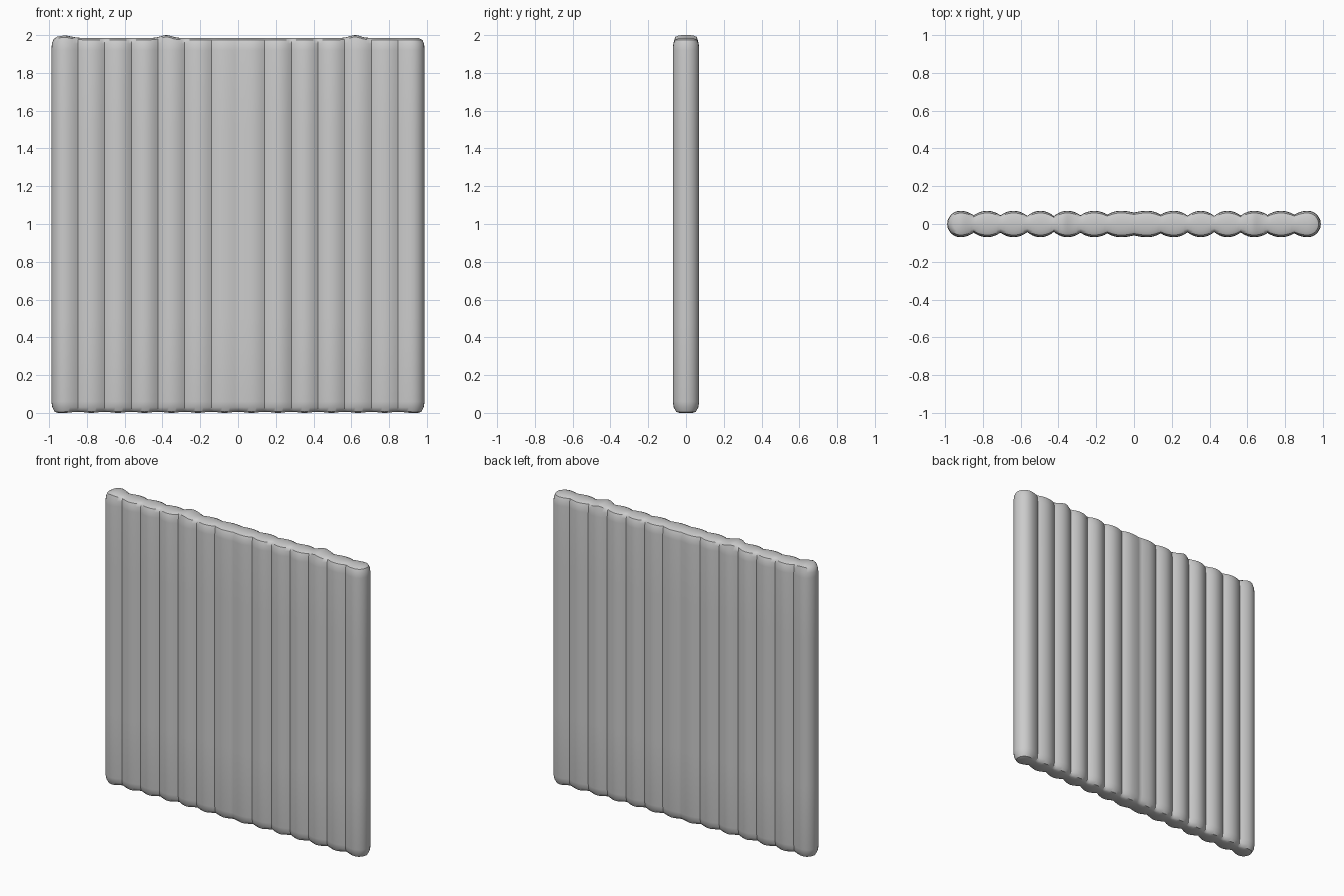
import bpy, bmesh, math

if "Cube" in bpy.data.objects:
    bpy.data.objects.remove(bpy.data.objects["Cube"])

N, R = 14, 0.07                      # number of logs, log radius
END = 0.918                          # centre of the outermost logs
STEP = 2 * END / (N - 1)
STEPS = 10                           # outline samples per log

# half-thickness at each joint between logs (worn grooves)
JOINTS = [.046, .046, .043, .042, .046, .05, .06,
          .05, .044, .043, .045, .048, .05]
# small raised chips along the top: position, height, width
CHIPS = [(-0.92, .013, .05), (-0.38, .015, .04), (0.62, .015, .04)]


def half_width(x):
    """Thickness of the fused log wall at x."""
    t = (x + END) / STEP
    i = min(N - 1, max(0, int(t + 0.5)))
    u = 2 * (t - i)
    j = min(N - 2, max(0, i if u > 0 else i - 1))
    neck = JOINTS[j]
    return neck + (R - neck) * (1 - min(1, u * u))


# plan outline as (centre x, offset x, offset y), running anticlockwise
xs = [-END + STEP * k / STEPS for k in range((N - 1) * STEPS + 1)]
outline = [(x, 0, -half_width(x)) for x in xs]
for k in range(1, 12):
    a = -math.pi / 2 + math.pi * k / 12
    outline.append((END, R * math.cos(a), R * math.sin(a)))
outline += [(x, 0, half_width(x)) for x in reversed(xs)]
for k in range(1, 12):
    a = math.pi / 2 + math.pi * k / 12
    outline.append((-END, R * math.cos(a), R * math.sin(a)))

# height and scale of every ring: rounded foot, straight body, rounded top
rings = [(0.006, 0), (0.006, .5), (0.012, .75), (0.03, .93), (0.06, 1),
         (0.5, 1), (1.0, 1), (1.5, 1),
         (1.92, 1), (1.955, .96), (1.975, .83), (1.984, .55), (1.985, 0)]

bm = bmesh.new()
grid = []
for z, s in rings:
    row = []
    for cx, ox, oy in outline:
        h = z
        if z > 1.97:
            h += sum(a * math.exp(-((cx + ox * s - p) / w) ** 2) for p, a, w in CHIPS)
        if z < 0.02:                 # foot sags slightly under some logs
            h -= 0.006 * (0.5 + 0.5 * math.cos(2 * math.pi * (cx + END) / STEP))
        row.append(bm.verts.new((cx + ox * s, oy * s, h)))
    grid.append(row)
n = len(outline)
for lo, hi in zip(grid, grid[1:]):
    for k in range(n):
        m = (k + 1) % n
        bm.faces.new((lo[k], lo[m], hi[m], hi[k]))
bmesh.ops.remove_doubles(bm, verts=bm.verts, dist=1e-5)
bmesh.ops.recalc_face_normals(bm, faces=bm.faces)

# log wall
mesh = bpy.data.meshes.new("log_wall")
bm.to_mesh(mesh)
bm.free()
wall = bpy.data.objects.new("log_wall", mesh)
bpy.context.collection.objects.link(wall)
bpy.context.view_layer.objects.active = wall
wall.select_set(True)
bpy.ops.object.shade_smooth_by_angle(angle=math.radians(40))
